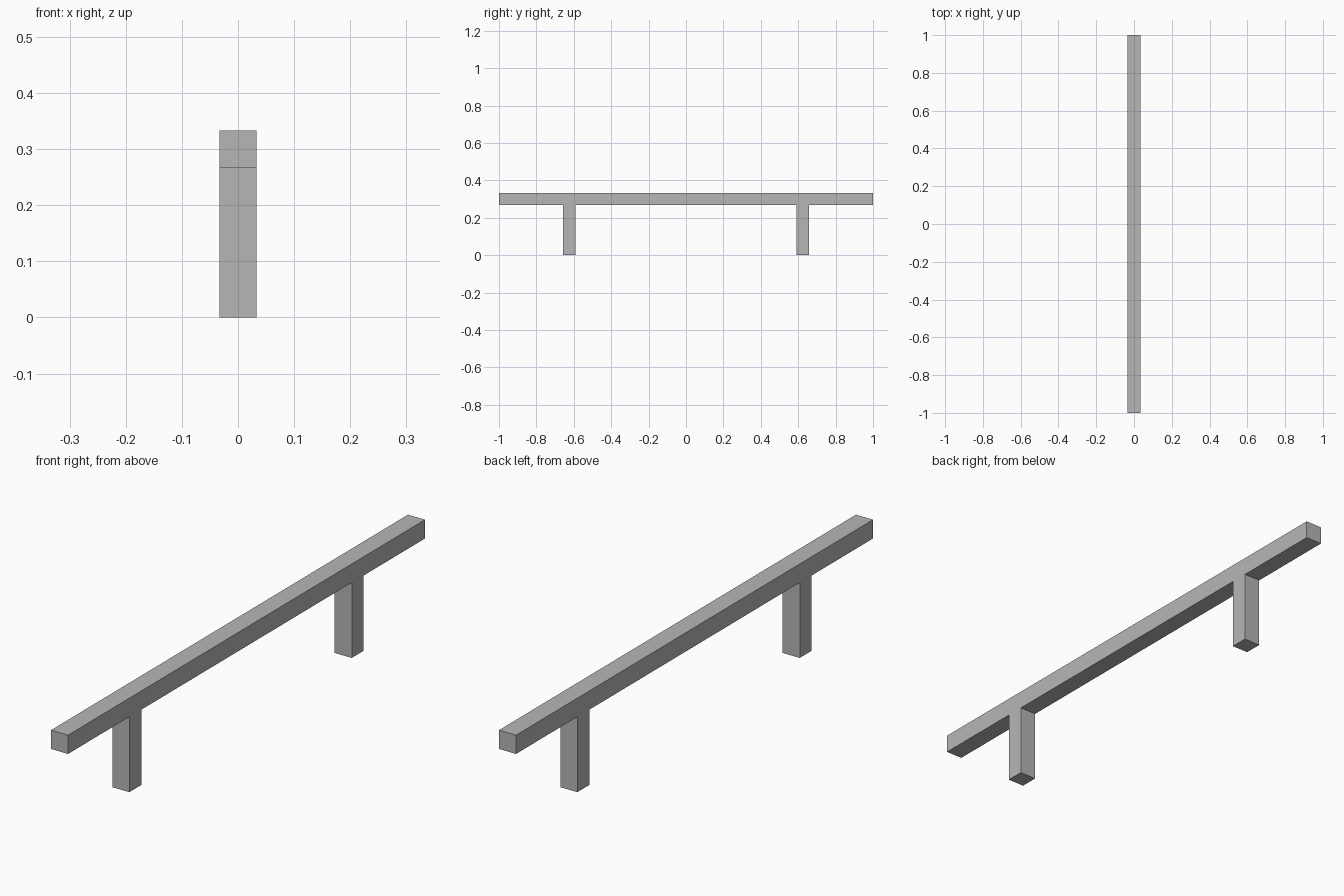
import bpy
import bmesh
from mathutils import Vector

cube = bpy.data.objects.get("Cube")
if cube:
    bpy.data.objects.remove(cube, do_unlink=True)

THICK = 0.0667      # square section of bar and legs
TOP = 0.3335        # overall height
UNDER = TOP - THICK
HALF_LENGTH = 1.0
LEG_Y = 0.623       # leg centre distance from the middle

# Single grey metal
grey = bpy.data.materials.new("grey metal")
grey.use_nodes = True
colour = (0.47, 0.47, 0.47, 1.0)
grey.diffuse_color = colour
grey.node_tree.nodes["Principled BSDF"].inputs["Base Color"].default_value = colour

# Side outline of half the handle, mirrored to make bar and both legs in one piece
inner, outer = LEG_Y - THICK / 2, LEG_Y + THICK / 2
half = [(inner, UNDER), (inner, 0), (outer, 0), (outer, UNDER),
        (HALF_LENGTH, UNDER), (HALF_LENGTH, TOP)]
outline = half + [(-y, z) for y, z in reversed(half)]

# Extrude the outline across the width
bm = bmesh.new()
side = bm.faces.new([bm.verts.new((-THICK / 2, y, z)) for y, z in outline])
result = bmesh.ops.extrude_face_region(bm, geom=[side], use_keep_orig=True)
moved = [v for v in result["geom"] if isinstance(v, bmesh.types.BMVert)]
bmesh.ops.translate(bm, verts=moved, vec=Vector((THICK, 0, 0)))
bmesh.ops.recalc_face_normals(bm, faces=bm.faces)

mesh = bpy.data.meshes.new("bar_handle")
bm.to_mesh(mesh)
bm.free()
mesh.materials.append(grey)
handle = bpy.data.objects.new("bar_handle", mesh)
bpy.context.collection.objects.link(handle)
